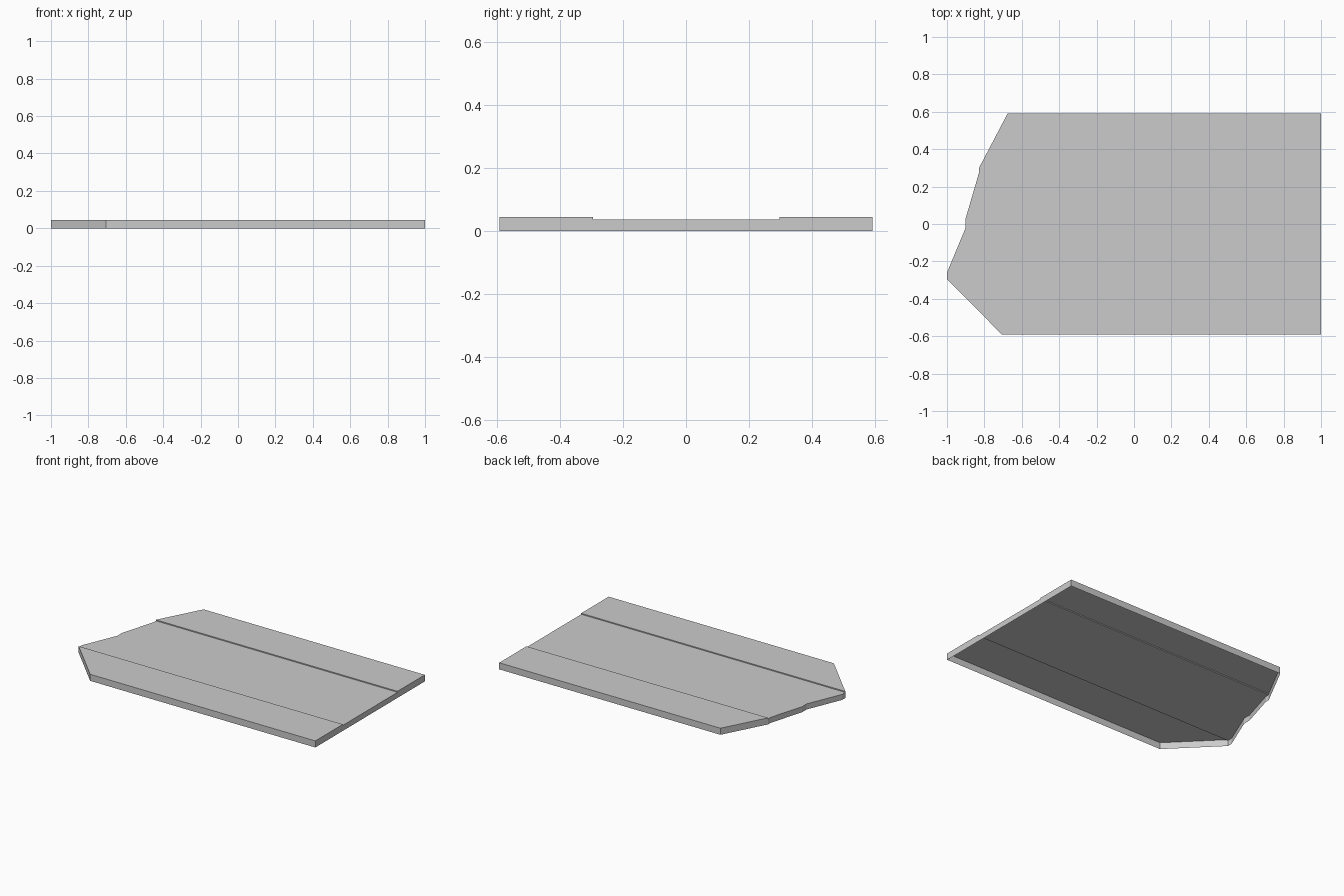
import bpy
import bmesh

if "Cube" in bpy.data.objects:
    bpy.data.objects.remove(bpy.data.objects["Cube"])

HIGH, LOW, RIGHT = 0.045, 0.038, 1.0

# Ragged left edge, front to back
front_edge = [(-0.705, -0.592), (-1.0, -0.295)]
middle_edge = [(-1.0, -0.295), (-1.0, -0.26), (-0.9, -0.02),
               (-0.9, 0.03), (-0.83, 0.27), (-0.83, 0.297)]
back_edge = [(-0.83, 0.297), (-0.675, 0.592)]

grey = bpy.data.materials.new("grey")
grey.diffuse_color = (0.6, 0.6, 0.6, 1)
grey.use_nodes = True
grey.node_tree.nodes["Principled BSDF"].inputs["Base Color"].default_value = grey.diffuse_color

bm = bmesh.new()


def face(points):
    bm.faces.new([bm.verts.new(p) for p in points])


# Three top strips with the side walls under their left and right ends
for edge, z in ((front_edge, HIGH), (middle_edge, LOW), (back_edge, HIGH)):
    y0, y1 = edge[0][1], edge[-1][1]
    outline = [(RIGHT, y0), (RIGHT, y1)] + edge[::-1]
    face([(x, y, z) for x, y in outline])
    ends = list(zip(edge[1:], edge)) + [((RIGHT, y0), (RIGHT, y1))]
    for a, b in ends:
        face([(*a, 0), (*b, 0), (*b, z), (*a, z)])

# Long front and back walls
for (x, y), s in ((front_edge[0], 1), (back_edge[-1], -1)):
    face([(x, y, 0), (RIGHT, y, 0), (RIGHT, y, HIGH), (x, y, HIGH)][::s])

# Small risers between the raised strips and the lower middle
for (x, y), s in ((middle_edge[0], -1), (middle_edge[-1], 1)):
    face([(x, y, LOW), (RIGHT, y, LOW), (RIGHT, y, HIGH), (x, y, HIGH)][::s])

bmesh.ops.remove_doubles(bm, verts=bm.verts, dist=0.0001)
mesh = bpy.data.meshes.new("stepped_panel")
bm.to_mesh(mesh)
bm.free()
mesh.materials.append(grey)
panel = bpy.data.objects.new("stepped_panel", mesh)
bpy.context.collection.objects.link(panel)
